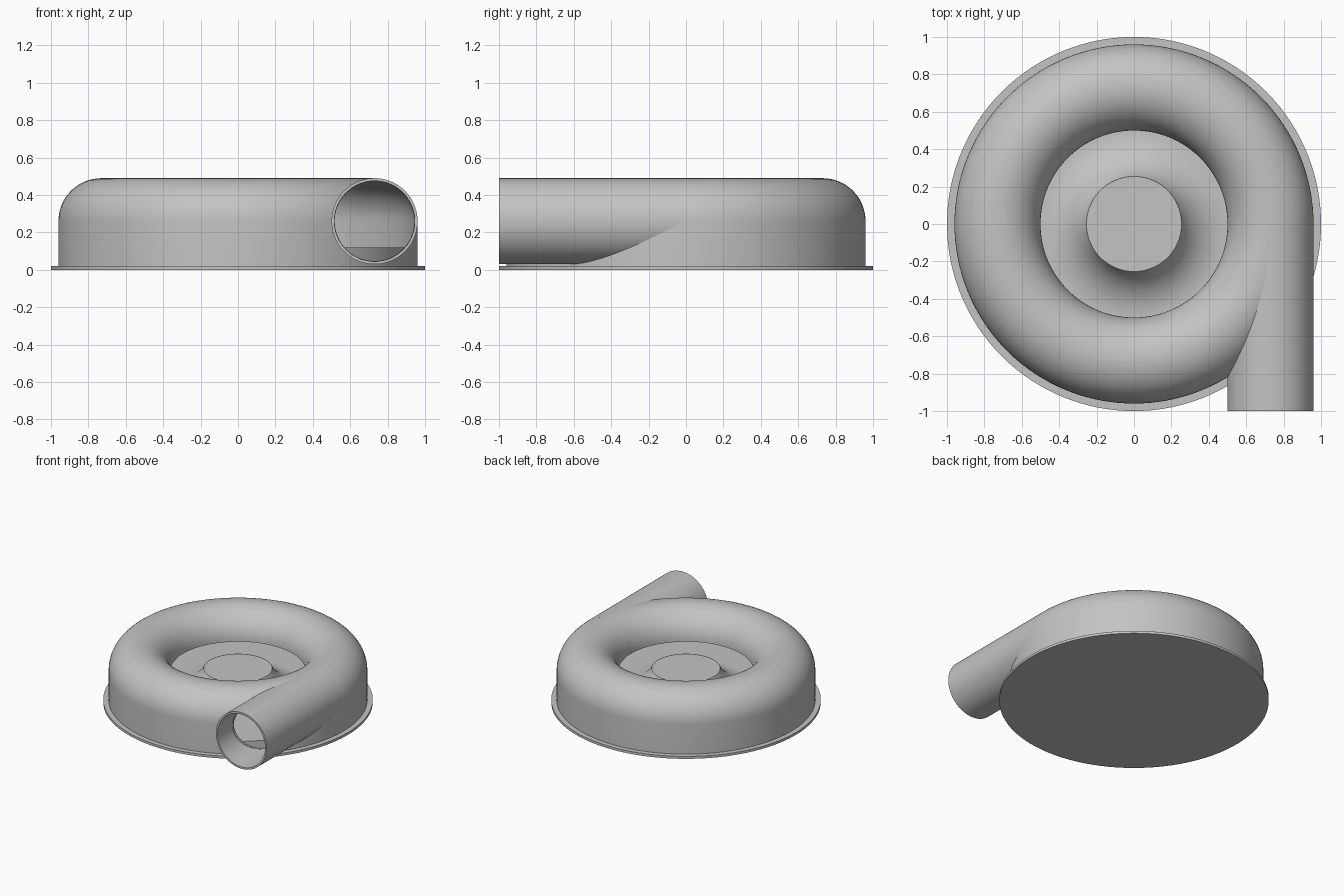
import bpy, bmesh
from math import sin, cos, pi, radians
from mathutils import Vector, Matrix

cube = bpy.data.objects.get("Cube")
if cube:
    bpy.data.objects.remove(cube)

grey = bpy.data.materials.new("plain_grey")
grey.use_nodes = True
GREY = (0.55, 0.55, 0.55, 1)
grey.diffuse_color = GREY
grey.node_tree.nodes["Principled BSDF"].inputs["Base Color"].default_value = GREY

SEGS = 128
CX, CZ = 0.73, 0.26          # centre of the scroll section
R_OUT, R_IN = 0.23, 0.215    # outer and inner radius of the section
FLANGE = 0.02
FLOOR = 0.12


def arc(cx, cz, r, a0, a1, n):
    """Points on an arc, angles in degrees."""
    steps = [radians(a0 + (a1 - a0) * i / n) for i in range(n + 1)]
    return [(cx + r * cos(a), cz + r * sin(a)) for a in steps]


def finish(name, bm):
    bmesh.ops.remove_doubles(bm, verts=bm.verts, dist=1e-5)
    bmesh.ops.recalc_face_normals(bm, faces=bm.faces)
    mesh = bpy.data.meshes.new(name)
    bm.to_mesh(mesh)
    bm.free()
    mesh.materials.append(grey)
    obj = bpy.data.objects.new(name, mesh)
    bpy.context.collection.objects.link(obj)
    return obj


def revolve(name, profile, matrix=None):
    """Spin a closed (radius, height) profile about the z axis."""
    bm = bmesh.new()
    verts = [bm.verts.new((r, 0, z)) for r, z in profile]
    edges = [bm.edges.new((v, verts[i - 1])) for i, v in enumerate(verts)
             if max(v.co.x, verts[i - 1].co.x) > 0]
    bmesh.ops.spin(bm, geom=verts + edges, cent=(0, 0, 0), axis=(0, 0, 1),
                   angle=2 * pi, steps=SEGS, use_merge=True)
    if matrix:
        bm.transform(matrix)
    return finish(name, bm)


def cut(obj, cutter):
    mod = obj.modifiers.new("cut", 'BOOLEAN')
    mod.operation = 'DIFFERENCE'
    mod.solver = 'EXACT'
    mod.object = cutter
    bpy.context.view_layer.objects.active = obj
    bpy.ops.object.modifier_apply(modifier=mod.name)


def smooth(obj):
    bpy.ops.object.select_all(action='DESELECT')
    obj.select_set(True)
    bpy.context.view_layer.objects.active = obj
    bpy.ops.object.shade_smooth_by_angle(angle=radians(30))


# Base flange
flange = revolve("base_flange", [(0, 0), (1, 0), (1, FLANGE), (0, FLANGE)])

# Raised floor with flared hub
hub = revolve("hub_and_floor", [(0, FLANGE), (0.95, FLANGE), (0.95, FLOOR)]
              + arc(0.5, 0.391, 0.271, 270, 205, 16) + [(0.254, 0.275), (0, 0.275)])

# Scroll housing: straight outer wall with a half-round top
housing = revolve("scroll_housing", [(CX + R_OUT, FLANGE)]
                  + arc(CX, CZ, R_OUT, 0, 180, 32)
                  + arc(CX, CZ, R_IN, 180, 0, 32) + [(CX + R_IN, FLANGE)])

# Outlet pipe, tangent to the housing
along_y = Matrix.Translation(Vector((CX, 0, CZ))) @ Matrix.Rotation(radians(90), 4, 'X')
pipe = revolve("outlet_pipe", [(R_IN, 0), (R_OUT, 0), (R_OUT, 1), (R_IN, 1)], along_y)

# Cutters that open the pipe into the housing
bore = revolve("bore_cutter", [(0, 0.02), (R_IN - 0.002, 0.02), (R_IN - 0.002, 1.1), (0, 1.1)], along_y)
cavity = revolve("cavity_cutter", [(0.4, 0), (CX + R_IN, 0)]
                 + arc(CX, CZ, R_IN, 0, 180, 32) + [(0.4, CZ)])
cut(housing, bore)
cut(pipe, cavity)
for helper in (bore, cavity):
    bpy.data.objects.remove(helper)

for part in (flange, hub, housing, pipe):
    smooth(part)
